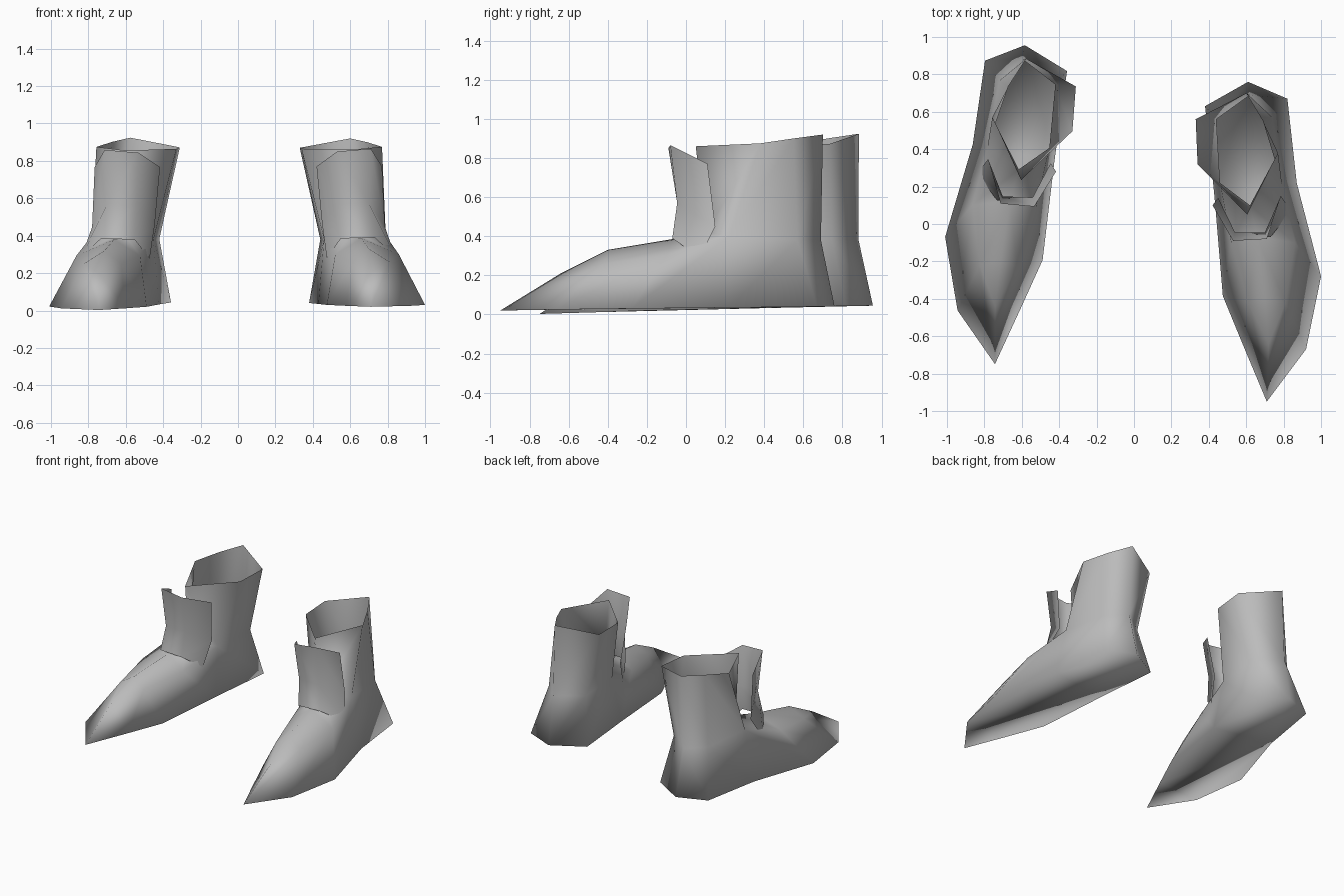
import bpy, bmesh
from mathutils import Matrix

if "Cube" in bpy.data.objects:
    bpy.data.objects.remove(bpy.data.objects["Cube"])

leather = bpy.data.materials.new("grey_leather")
leather.use_nodes = True
grey = (0.5, 0.5, 0.5, 1)
leather.diffuse_color = grey
leather.node_tree.nodes["Principled BSDF"].inputs["Base Color"].default_value = grey

# Sole outline: toe, outer side, heel, inner side
SOLE = [(.71, -.95, .02), (.92, -.67, .025), (1, -.28, .03), (.87, .22, .035),
        (.82, .67, .04), (.61, .76, .04), (.38, .63, .04), (.43, .15, .035),
        (.475, -.385, .03), (.58, -.64, .025)]
# Upper loop: same order, over the toes and round the ankle
UPPER = [(.72, -.64, .21), (.81, -.42, .26), (.86, -.1, .3), (.79, .22, .4),
         (.74, .57, .38), (.62, .69, .38), (.44, .56, .38), (.46, .22, .38),
         (.52, -.1, .3), (.61, -.42, .26)]
# Ridge along the top of the foot, ending at the shaft
RIDGE = [(.7, -.4, .33), (.66, -.07, .385), (.62, .1, .42)]
# Shaft opening: front, outer side, back, inner side
OPENING = [(.605, .05, .86), (.77, .38, .875), (.69, .55, .9),
           (.6, .7, .92), (.33, .56, .87), (.34, .32, .865)]
# Tongue rows from top to bottom
TONGUE = [[(.42, .1, .77), (.53, -.09, .85), (.71, -.08, .865), (.77, .11, .77)],
          [(.45, .14, .46), (.54, -.045, .57), (.7, -.045, .57), (.785, .15, .45)],
          [(.475, .07, .28), (.55, -.07, .385), (.73, -.07, .39), (.84, .07, .29)]]


def bridge(bm, low, high):
    """Join two closed loops of equal length."""
    for i in range(len(low)):
        bm.faces.new((low[i - 1], low[i], high[i], high[i - 1]))


def finish(bm, name, placement):
    """Turn the mesh into a smooth, placed object."""
    bm.transform(placement)
    bmesh.ops.recalc_face_normals(bm, faces=bm.faces)
    mesh = bpy.data.meshes.new(name)
    bm.to_mesh(mesh)
    bm.free()
    mesh.materials.append(leather)
    mesh.polygons.foreach_set("use_smooth", [True] * len(mesh.polygons))
    bpy.context.collection.objects.link(bpy.data.objects.new(name, mesh))


def make_boot(side, placement):
    bm = bmesh.new()
    sole, upper, ridge, opening = (
        [bm.verts.new(p) for p in loop] for loop in (SOLE, UPPER, RIDGE, OPENING))
    bm.faces.new(sole)
    bridge(bm, sole, upper)
    # Top of the foot, both sides of the ridge
    for edge in (upper[1:4], upper[:-4:-1]):
        bm.faces.new((upper[0], edge[0], ridge[0]))
        for i in range(2):
            bm.faces.new((edge[i], edge[i + 1], ridge[i + 1], ridge[i]))
    # Shaft
    bridge(bm, [ridge[2]] + upper[3:8], opening)
    finish(bm, side + "_boot", placement)

    # Tongue in front of the shaft
    bm = bmesh.new()
    rows = [[bm.verts.new(p) for p in row] for row in TONGUE]
    for a, b in zip(rows, rows[1:]):
        for i in range(len(a) - 1):
            bm.faces.new((a[i], b[i], b[i + 1], a[i + 1]))
    finish(bm, side + "_tongue", placement)


# The right boot is the mirrored left one, set back and slightly turned
pivot = Matrix.Translation((-.7, 0, 0))
turn = Matrix.Rotation(-.035, 4, "Z") @ Matrix.Rotation(.013, 4, "X")
mirrored = (Matrix.Translation((0, .2, -.005)) @ pivot @ turn
            @ pivot.inverted() @ Matrix.Scale(-1, 4, (1, 0, 0)))
make_boot("left", Matrix.Identity(4))
make_boot("right", mirrored)
